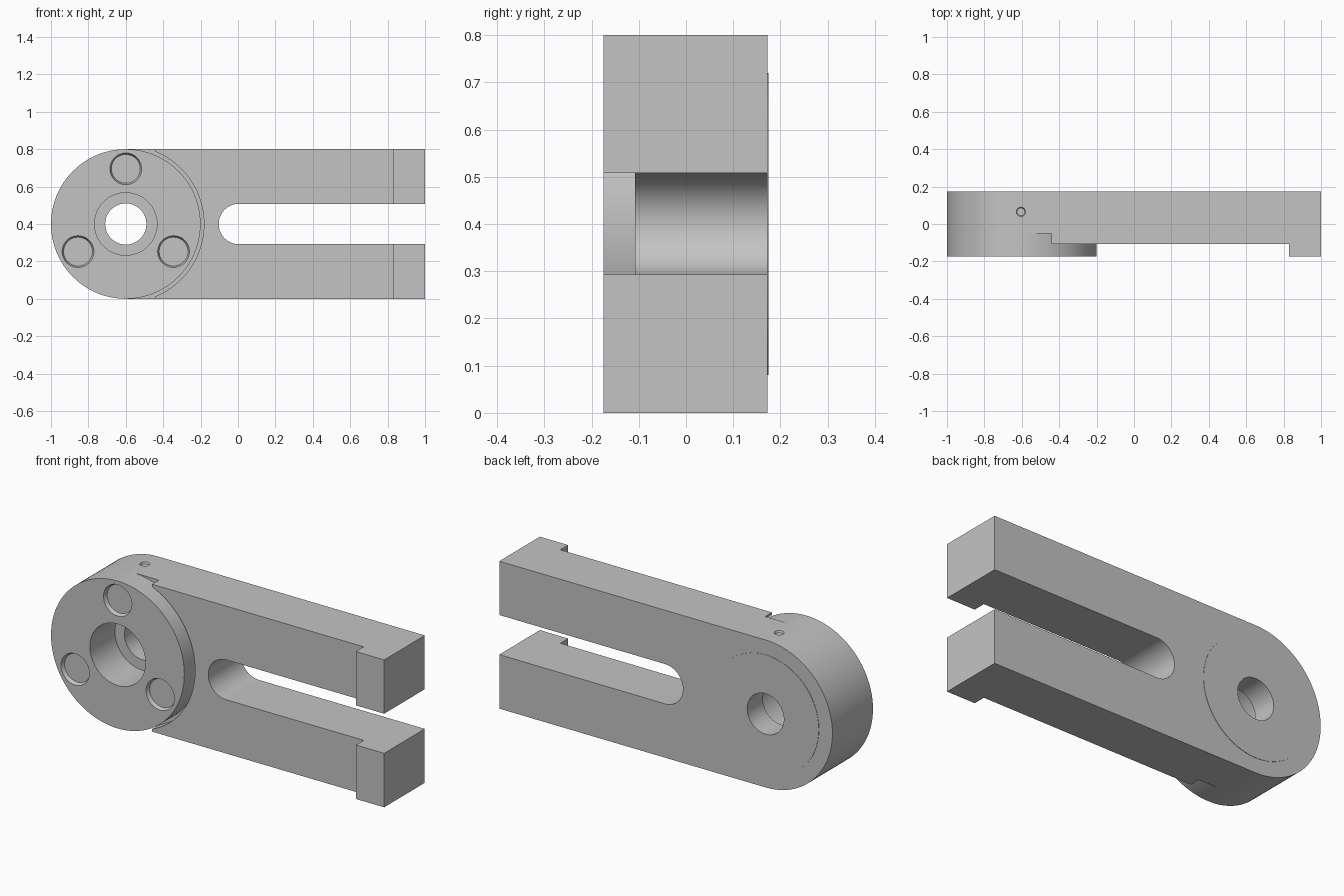
import bpy
import bmesh
import math
from mathutils import Vector

cube = bpy.data.objects.get("Cube")
if cube:
    bpy.data.objects.remove(cube)

grey = bpy.data.materials.new("plain grey")
grey.use_nodes = True
colour = (0.55, 0.55, 0.55, 1)
grey.diffuse_color = colour
grey.node_tree.nodes["Principled BSDF"].inputs["Base Color"].default_value = colour

HUB = (-0.6, 0.4)      # hub centre in x, z
RADIUS = 0.4
FRONT, BACK = -0.175, 0.173


def arc(centre, radius, start, end, steps=48):
    """Points on an arc in the x-z plane, angles in degrees."""
    angles = [math.radians(start + (end - start) * i / steps) for i in range(steps + 1)]
    return [(centre[0] + radius * math.cos(a), centre[1] + radius * math.sin(a)) for a in angles]


def finish(name, bm):
    bmesh.ops.recalc_face_normals(bm, faces=bm.faces)
    mesh = bpy.data.meshes.new(name)
    bm.to_mesh(mesh)
    bm.free()
    mesh.materials.append(grey)
    obj = bpy.data.objects.new(name, mesh)
    bpy.context.collection.objects.link(obj)
    return obj


def prism(name, points, y0, y1):
    """Extrude an x-z outline along y."""
    bm = bmesh.new()
    face = bm.faces.new([bm.verts.new((x, y0, z)) for x, z in points])
    out = bmesh.ops.extrude_face_region(bm, geom=[face])
    verts = [v for v in out["geom"] if isinstance(v, bmesh.types.BMVert)]
    bmesh.ops.translate(bm, verts=verts, vec=(0, y1 - y0, 0))
    return finish(name, bm)


def cone(name, start, end, r0, r1, sides=48):
    """Cylinder or cone running between two points."""
    start, end = Vector(start), Vector(end)
    axis = end - start
    bm = bmesh.new()
    bmesh.ops.create_cone(bm, cap_ends=True, segments=sides, radius1=r0, radius2=r1, depth=axis.length)
    bm.transform(axis.to_track_quat("Z", "Y").to_matrix().to_4x4())
    bmesh.ops.translate(bm, verts=bm.verts, vec=(start + end) / 2)
    return finish(name, bm)


def combine(obj, other, operation):
    mod = obj.modifiers.new("combine", "BOOLEAN")
    mod.operation = operation
    mod.solver = "EXACT"
    mod.object = other
    bpy.context.view_layer.objects.active = obj
    bpy.ops.object.modifier_apply(modifier=mod.name)
    bpy.data.objects.remove(other)


# Forked body: round hub end, open slot on the arm end
outline = arc(HUB, RADIUS, 90, 270) + [(1, 0), (1, 0.293)]
outline += arc((0.005, 0.4), 0.108, 270, 90, 32) + [(1, 0.508), (1, 0.8)]
outline = [(x, max(0, z)) for x, z in outline]
body = prism("fork_arm", outline, FRONT, BACK)

# Raised round pad on the back
pad = cone("back_pad", (HUB[0], 0.15, HUB[1]), (HUB[0], 0.175, HUB[1]), 0.32, 0.32, 64)
combine(body, pad, "UNION")

# Lowered arm face between the hub and the end lips
relief = arc(HUB, 0.41, -68, 68) + [(-0.44, 0.85), (0.83, 0.85), (0.83, -0.05), (-0.44, -0.05)]
combine(body, prism("arm_relief", relief, -0.25, -0.108), "DIFFERENCE")

# Clearance groove around the hub disc
groove = arc(HUB, RADIUS, -90, 90) + [(-0.6, 0.85), (-0.44, 0.85)]
groove += arc(HUB, 0.418, 67.5, -67.5) + [(-0.44, -0.05), (-0.6, -0.05)]
combine(body, prism("hub_groove", groove, -0.25, -0.05), "DIFFERENCE")

# Centre bore and its counterbore
for radius, depth in ((0.11, 0.3), (0.167, 0.04)):
    hole = cone("bore", (HUB[0], -0.25, HUB[1]), (HUB[0], depth, HUB[1]), radius, radius, 64)
    combine(body, hole, "DIFFERENCE")

# Three chamfered round recesses on the hub face
for angle in (90, 210, 330):
    x, z = arc(HUB, 0.295, angle, angle, 1)[0]
    dish = cone("recess", (x, FRONT - 0.02, z), (x, FRONT + 0.02, z), 0.093, 0.077)
    combine(body, dish, "DIFFERENCE")

# Small pin hole on the upper edge
pin = cone("pin_hole", (-0.605, 0.065, 0.81), (-0.605, 0.065, 0.79), 0.029, 0.021, 24)
combine(body, pin, "DIFFERENCE")

bpy.ops.object.select_all(action="DESELECT")
body.select_set(True)
bpy.context.view_layer.objects.active = body
bpy.ops.object.shade_smooth_by_angle(angle=math.radians(30))
